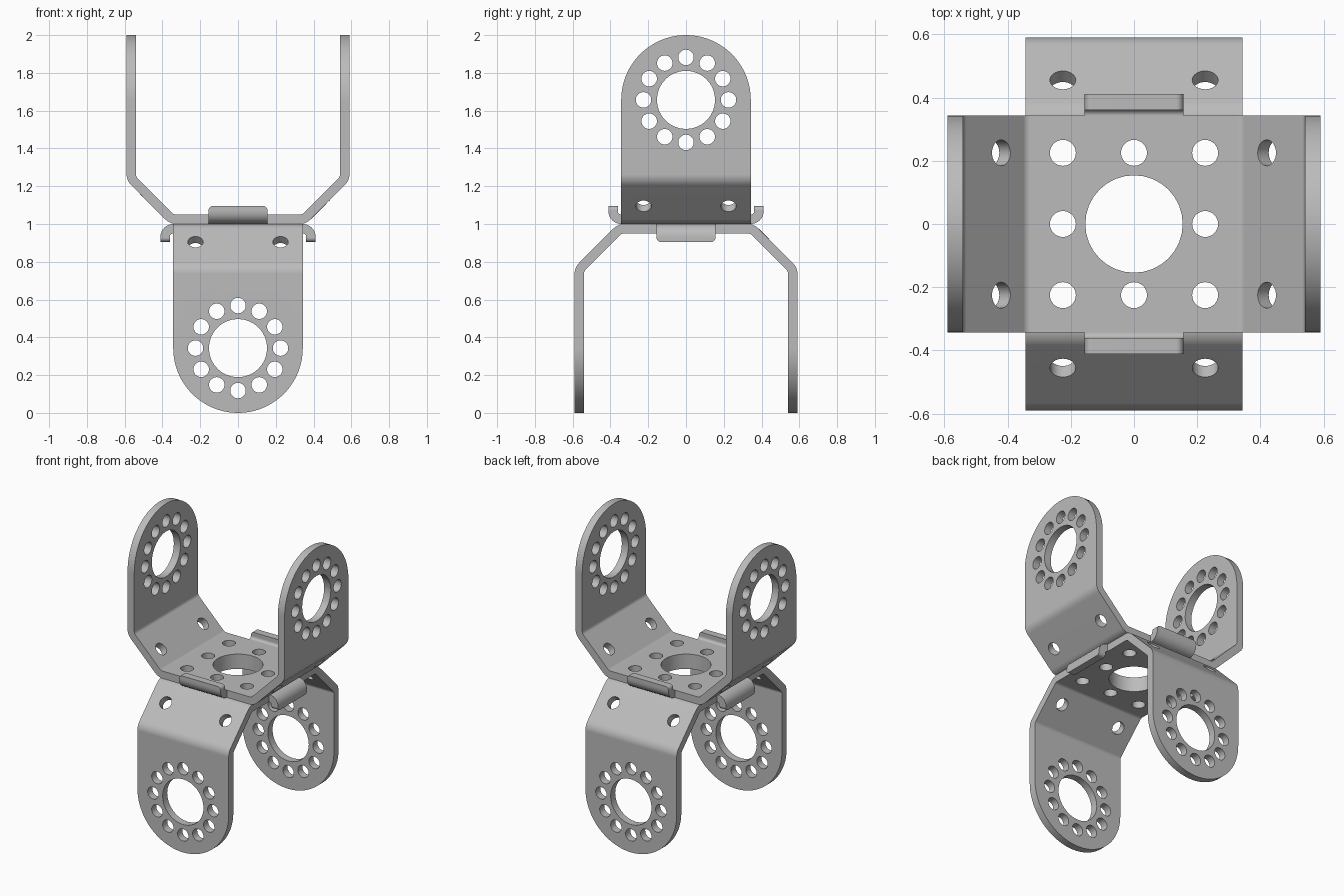
import bpy
import bmesh
from math import pi, cos, sin, tan
from mathutils import Matrix, Vector

if "Cube" in bpy.data.objects:
    bpy.data.objects.remove(bpy.data.objects["Cube"])

WIDTH = 0.343      # half width of the sheet
PITCH = 0.225      # hole spacing
ARM_Z = 2 - WIDTH  # centre of the round arm ends
SMALL, BIG = 0.041, 0.154

steel = bpy.data.materials.new("grey metal")
steel.use_nodes = True
grey = (0.5, 0.5, 0.5, 1)
steel.diffuse_color = grey
steel.node_tree.nodes["Principled BSDF"].inputs["Base Color"].default_value = grey


def make_object(name, bm):
    bmesh.ops.recalc_face_normals(bm, faces=bm.faces)
    mesh = bpy.data.meshes.new(name)
    bm.to_mesh(mesh)
    bm.free()
    mesh.materials.append(steel)
    obj = bpy.data.objects.new(name, mesh)
    bpy.context.collection.objects.link(obj)
    return obj


def fillet(points, steps=6):
    """Round the corners of a closed profile given as (u, v, radius)."""
    out = []
    for i, (u, v, r) in enumerate(points):
        p = Vector((u, v))
        if r == 0:
            out.append(p)
            continue
        a = (Vector(points[i - 1][:2]) - p).normalized()
        b = (Vector(points[(i + 1) % len(points)][:2]) - p).normalized()
        half = a.angle(b) / 2
        centre = p + (a + b).normalized() * (r / sin(half))
        start = p + a * (r / tan(half)) - centre
        turn = start.angle_signed(p + b * (r / tan(half)) - centre)
        for k in range(steps + 1):
            out.append(centre + Matrix.Rotation(-turn * k / steps, 2) @ start)
    return out


def prism(name, profile, depth, along):
    """Extrude a profile symmetrically along x or y."""
    bm = bmesh.new()
    def place(p, d):
        return (d, p[0], p[1]) if along == "x" else (p[0], d, p[1])
    face = bm.faces.new([bm.verts.new(place(p, -depth)) for p in profile])
    ext = bmesh.ops.extrude_face_region(bm, geom=[face])
    move = Vector(place((0, 0), 2 * depth))
    bmesh.ops.translate(bm, vec=move, verts=[v for v in ext["geom"] if isinstance(v, bmesh.types.BMVert)])
    return make_object(name, bm)


def drill(bm, centre, axis, radius, length):
    turn = Vector((0, 0, 1)).rotation_difference(Vector(axis)).to_matrix().to_4x4()
    bmesh.ops.create_cone(bm, cap_ends=True, segments=32, radius1=radius, radius2=radius,
                          depth=length, matrix=Matrix.Translation(centre) @ turn)


def cut(obj, cutter, operation):
    mod = obj.modifiers.new("cut", "BOOLEAN")
    mod.operation, mod.solver, mod.object = operation, "EXACT", cutter
    bpy.context.view_layer.update()
    graph = bpy.context.evaluated_depsgraph_get()
    mesh = bpy.data.meshes.new_from_object(obj.evaluated_get(graph))
    obj.modifiers.clear()
    obj.data = mesh
    bpy.data.objects.remove(cutter)


# Bent sheet: flat plate, sloped shoulders, upright arms
outer = [(0.36, 1, 0.08), (0.59, 1.23, 0.08), (0.59, 2.1, 0)]
inner = [(0.54, 2.1, 0), (0.54, 1.25, 0.03), (0.34, 1.05, 0.03)]
right = outer + inner
left = [(-u, v, r) for u, v, r in reversed(right)]
bracket = prism("upper_bracket", fillet(right + left), 0.5, "y")

# Trim to the round-ended arm outline
outline = [(-WIDTH, 0.9), (WIDTH, 0.9)]
outline += [(WIDTH * cos(pi * k / 40), ARM_Z + WIDTH * sin(pi * k / 40)) for k in range(41)]
cut(bracket, prism("outline_cutter", outline, 0.8, "x"), "INTERSECT")

# Holes in plate, shoulders and arms
bm = bmesh.new()
drill(bm, (0, 0, 1.02), (0, 0, 1), BIG, 0.2)
for i in (-1, 0, 1):
    for j in (-1, 0, 1):
        if i or j:
            drill(bm, (i * PITCH, j * PITCH, 1.02), (0, 0, 1), SMALL, 0.2)
        if i and j:
            drill(bm, (i * 0.4375, j * PITCH, 1.1125), (i, 0, -1), SMALL, 0.2)
drill(bm, (0, 0, ARM_Z), (1, 0, 0), BIG, 1.5)
for k in range(12):
    a = k * pi / 6
    drill(bm, (0, PITCH * cos(a), ARM_Z + PITCH * sin(a)), (1, 0, 0), SMALL, 1.5)
cut(bracket, make_object("hole_cutter", bm), "DIFFERENCE")

# Curled tabs on the two free plate edges
tab_profile = [(0.335, 1, 0), (0.411, 1, 0.068), (0.411, 1.095, 0),
               (0.361, 1.095, 0), (0.361, 1.05, 0.018), (0.335, 1.05, 0)]
parts = [bracket]
for side, name in ((-1, "upper_front_tab"), (1, "upper_back_tab")):
    tab = prism(name, [(side * p.x, p.y) for p in fillet(tab_profile)], 0.156, "x")
    bm = bmesh.new()
    bm.from_mesh(tab.data)
    corners = [e for e in bm.edges if all(v.co.z > 1.09 for v in e.verts)
               and abs(e.verts[0].co.x - e.verts[1].co.x) < 0.001]
    bmesh.ops.bevel(bm, geom=corners, offset=0.022, segments=5, profile=0.5, affect="EDGES")
    bm.to_mesh(tab.data)
    bm.free()
    parts.append(tab)

# Smooth bends and holes, sharp sheet edges
bpy.ops.object.select_all(action="DESELECT")
for obj in parts:
    obj.select_set(True)
bpy.context.view_layer.objects.active = bracket
bpy.ops.object.shade_smooth_by_angle(angle=pi / 6)
for obj in parts:
    obj.modifiers.new("even shading", "WEIGHTED_NORMAL").keep_sharp = True

# Lower bracket: same parts flipped over and turned a quarter
flip = Matrix.Translation((0, 0, 2)) @ Matrix.Rotation(pi, 4, Vector((1, 1, 0)))
for obj, name in zip(parts, ("lower_bracket", "lower_right_tab", "lower_left_tab")):
    twin = obj.copy()
    twin.name = name
    twin.matrix_world = flip
    bpy.context.collection.objects.link(twin)
